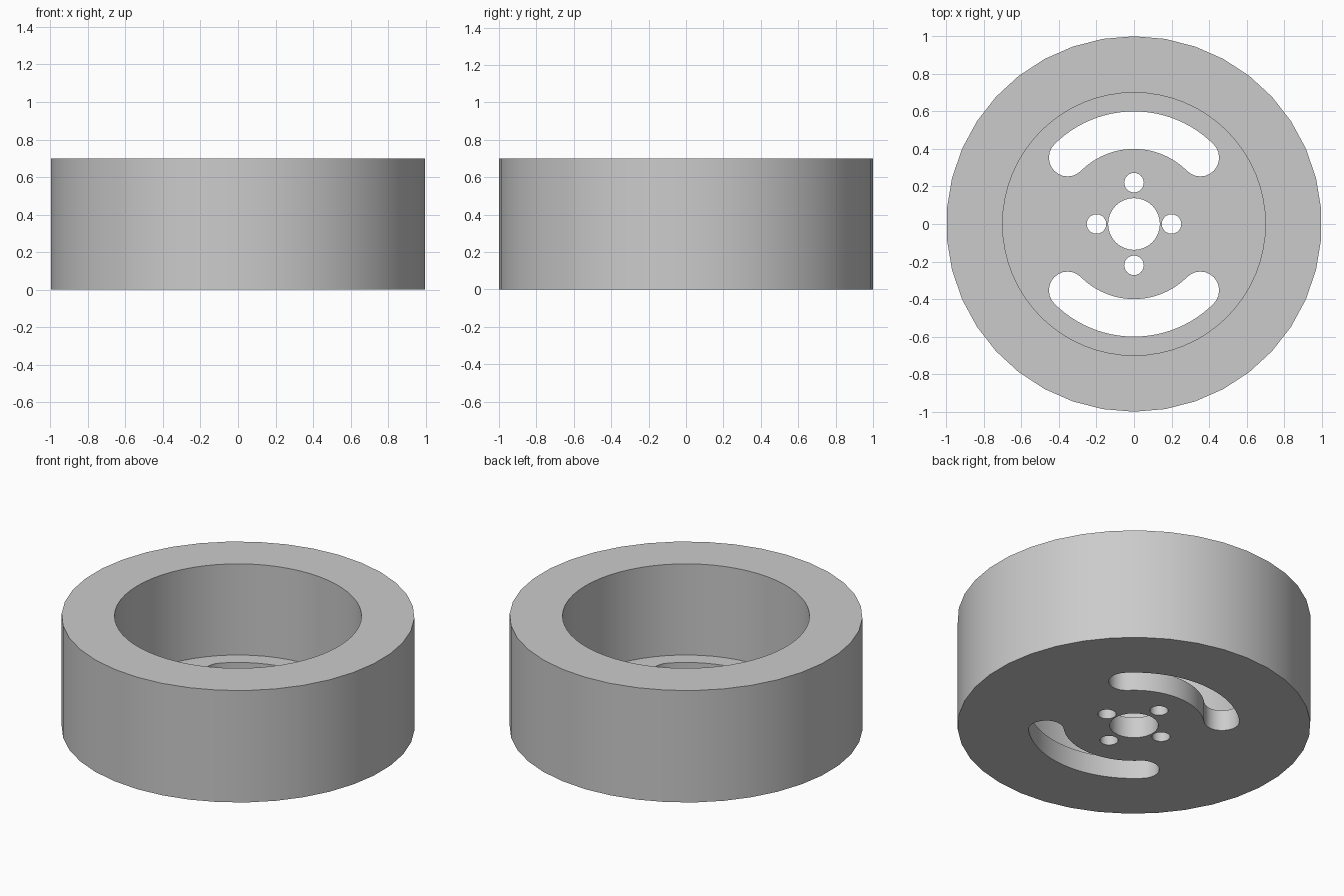
import bpy
import math

OUTER, SEAM, BORE = 1.0, 0.77, 0.70   # radii
HEIGHT, FLOOR = 0.70, 0.13

cube = bpy.data.objects.get("Cube")
if cube:
    bpy.data.objects.remove(cube, do_unlink=True)

grey = bpy.data.materials.new("light grey")
grey.use_nodes = True
colour = (0.6, 0.6, 0.6, 1)
grey.diffuse_color = colour
grey.node_tree.nodes["Principled BSDF"].inputs["Base Color"].default_value = colour


def arc(r, start, end, steps, cx=0, cy=0):
    """Points along an arc, angles in degrees, both ends included."""
    angles = [math.radians(start + (end - start) * i / steps) for i in range(steps + 1)]
    return [(cx + r * math.cos(a), cy + r * math.sin(a)) for a in angles]


def circle(r, sides, cx=0, cy=0):
    return arc(r, 90, 450, sides, cx, cy)[:-1]


def slot(middle, r=0.5, half_width=0.1, sweep=45):
    """Curved slot with round ends, centred on the angle middle."""
    a, b = middle - sweep, middle + sweep
    ends = [(r * math.cos(math.radians(t)), r * math.sin(math.radians(t))) for t in (a, b)]
    return (arc(r + half_width, a, b, 24)
            + arc(half_width, b, b + 180, 12, *ends[1])[1:-1]
            + arc(r - half_width, b, a, 24)
            + arc(half_width, a + 180, a + 360, 12, *ends[0])[1:-1])


def plate(name, loops, bottom, top):
    """Extrude nested outlines into a solid with holes."""
    curve = bpy.data.curves.new(name, "CURVE")
    curve.dimensions = "2D"
    curve.fill_mode = "BOTH"
    curve.extrude = (top - bottom) / 2
    for points in loops:
        spline = curve.splines.new("POLY")
        spline.points.add(len(points) - 1)
        for p, (x, y) in zip(spline.points, points):
            p.co = (x, y, 0, 1)
        spline.use_cyclic_u = True
    obj = bpy.data.objects.new(name, curve)
    obj.location.z = (top + bottom) / 2
    bpy.context.collection.objects.link(obj)
    bpy.ops.object.select_all(action="DESELECT")
    obj.select_set(True)
    bpy.context.view_layer.objects.active = obj
    bpy.ops.object.convert(target="MESH")
    obj = bpy.context.object
    # Weld the caps to the walls
    bpy.ops.object.mode_set(mode="EDIT")
    bpy.ops.mesh.select_all(action="SELECT")
    bpy.ops.mesh.remove_doubles(threshold=0.0005)
    bpy.ops.mesh.normals_make_consistent(inside=False)
    bpy.ops.object.mode_set(mode="OBJECT")
    obj.data.materials.clear()
    obj.data.materials.append(grey)
    bpy.ops.object.shade_smooth_by_angle(angle=math.radians(30))
    return obj


# Tyre and the hub rim inside it
plate("tyre", [circle(OUTER, 38), circle(SEAM, 38)], 0, HEIGHT)
plate("hub_rim", [circle(SEAM, 38), circle(BORE, 64)], FLOOR, HEIGHT)

# Hub floor with axle hole, four bolt holes and two curved slots
bolts = [(0.2, 0), (-0.2, 0), (0, 0.22), (0, -0.22)]
holes = [circle(0.138, 32)] + [circle(0.052, 24, x, y) for x, y in bolts]
plate("hub_floor", [circle(SEAM, 38)] + holes + [slot(90), slot(270)], 0, FLOOR)
